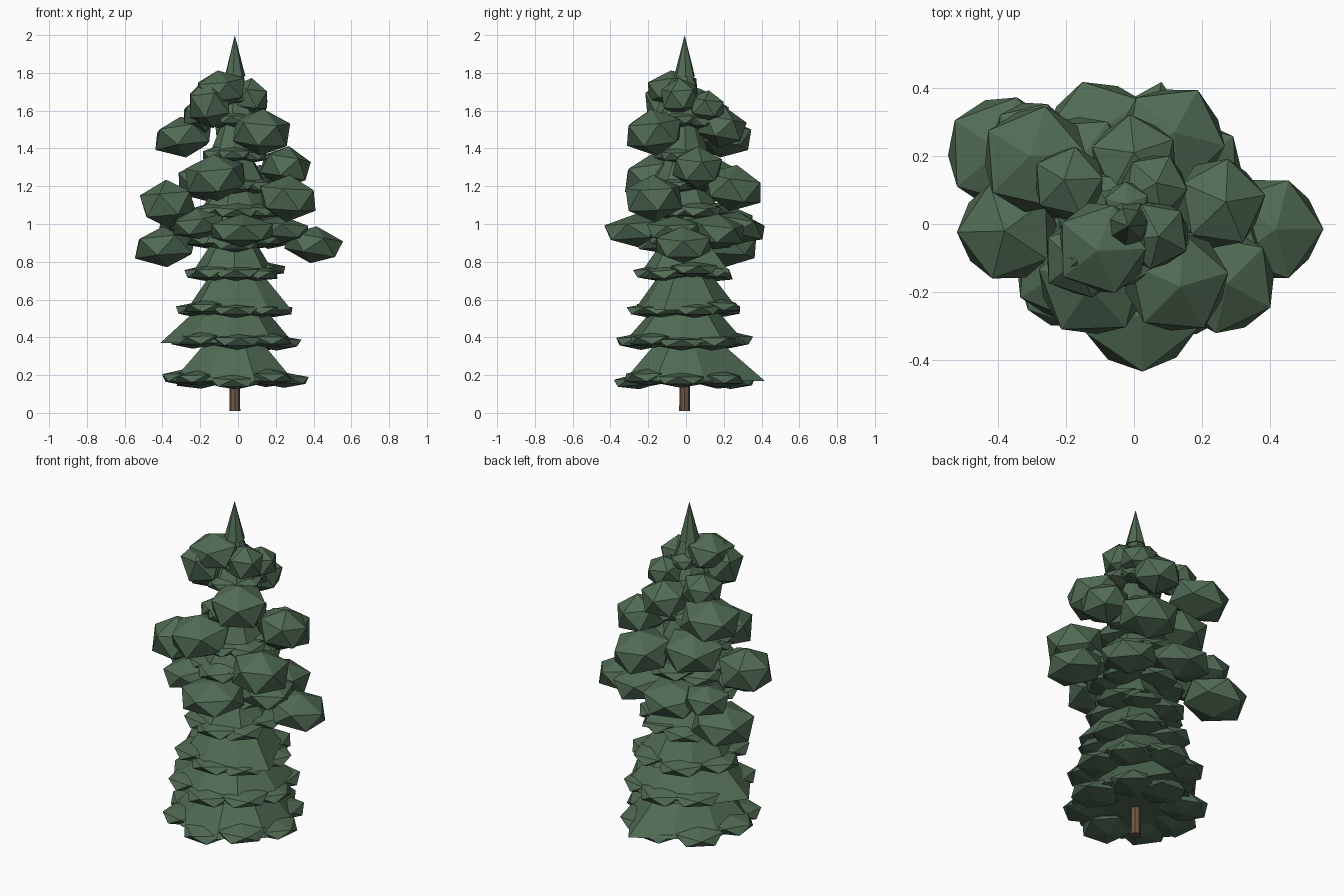
import bpy, bmesh, math, random
from mathutils import Matrix, Vector

if "Cube" in bpy.data.objects:
    bpy.data.objects.remove(bpy.data.objects["Cube"])

random.seed(7)
CX, CY = -0.017, -0.007   # tree axis


def material(name, rgb):
    m = bpy.data.materials.new(name)
    m.diffuse_color = (*rgb, 1.0)
    m.use_nodes = True
    m.node_tree.nodes["Principled BSDF"].inputs["Base Color"].default_value = m.diffuse_color
    return m


GREEN = material("needle green", (0.081, 0.147, 0.089))
BROWN = material("bark brown", (0.165, 0.095, 0.055))


def finish(bm, name, mat):
    me = bpy.data.meshes.new(name)
    bm.to_mesh(me)
    bm.free()
    me.materials.append(mat)
    ob = bpy.data.objects.new(name, me)
    bpy.context.collection.objects.link(ob)
    return ob


def add_cone(bm, z0, z1, r0, r1, sides, turn=0.0):
    mat = Matrix.Translation((CX, CY, (z0 + z1) / 2)) @ Matrix.Rotation(turn, 4, 'Z')
    return bmesh.ops.create_cone(bm, cap_ends=True, segments=sides, radius1=r0,
                                 radius2=r1, depth=z1 - z0, matrix=mat)["verts"]


def add_clump(bm, pos, radius, height, turn, tilt):
    """Squashed icosahedron, tilted outward from the trunk."""
    scale = Matrix.Diagonal((radius / 0.89, radius / 0.89, height * 1.04, 1))
    spin = Matrix.Rotation(random.uniform(-0.1, 0.1), 4, 'Z')
    mat = (Matrix.Translation(pos) @ Matrix.Rotation(turn, 4, 'Z')
           @ Matrix.Rotation(tilt, 4, 'Y') @ scale @ spin)
    bmesh.ops.create_icosphere(bm, subdivisions=1, radius=1, matrix=mat)


# trunk
bm = bmesh.new()
add_cone(bm, 0.01, 1.80, 0.029, 0.012, 8)
finish(bm, "trunk", BROWN)

# tiers: base height, top height, skirt radius, clump reach, clump count, long corner (angle, radius)
TIERS = [
    (0.17, 0.51, 0.350, 0.385, 8, (77, 0.435)),
    (0.37, 0.70, 0.325, 0.355, 8, (178, 0.395)),
    (0.545, 0.87, 0.275, 0.315, 7, (-20, 0.32)),
    (0.74, 1.03, 0.220, 0.270, 7, (60, 0.28)),
    (0.90, 1.18, 0.230, 0.270, 6, None),
    (1.06, 1.32, 0.200, 0.255, 6, None),
    (1.20, 1.46, 0.180, 0.240, 6, None),
    (1.36, 1.62, 0.130, 0.180, 5, None),
    (1.54, 1.76, 0.150, 0.180, 5, None),
    (1.66, 1.82, 0.095, 0.130, 4, None),
]
for i, (z0, z1, r, reach, n, corner) in enumerate(TIERS, 1):
    # cone skirt with an uneven rim
    bm = bmesh.new()
    verts = add_cone(bm, z0, z1, r, 0.035, 8, random.uniform(0, 1))
    rim = [v for v in verts if v.co.z < z0 + 0.01]
    axis = Vector((CX, CY, 0))
    for v in rim:
        d = (v.co - axis) * random.uniform(0.92, 1.06)
        v.co.x, v.co.y = CX + d.x, CY + d.y
    if corner:
        a = math.radians(corner[0])
        tip = Vector((CX + corner[1] * math.cos(a), CY + corner[1] * math.sin(a), z0))
        near = min(rim, key=lambda v: (v.co - tip).length)
        near.co = tip
    finish(bm, f"skirt_tier_{i}", GREEN)

    # flat clumps around the rim
    bm = bmesh.new()
    w = min(0.13, reach * 0.5)
    for k in range(n):
        a = -math.pi / 2 + k * math.tau / n + random.uniform(-0.08, 0.08)
        d = (reach - w) * random.uniform(0.95, 1.04)
        pos = (CX + d * math.cos(a), CY + d * math.sin(a), z0 + random.uniform(-0.004, 0.022))
        add_clump(bm, pos, w, random.uniform(0.038, 0.046), a, random.uniform(0.0, 0.12))
    finish(bm, f"rim_clumps_{i}", GREEN)

# large branch clumps: x, y, z, radius, half height
CLUMPS = [
    (0.40, -0.015, 0.890, 0.150, 0.095),
    (-0.385, 0.21, 0.880, 0.165, 0.105),
    (-0.37, -0.02, 1.105, 0.145, 0.125),
    (0.265, -0.17, 1.135, 0.150, 0.120),
    (-0.12, -0.17, 1.245, 0.160, 0.120),
    (-0.29, 0.19, 1.460, 0.155, 0.105),
    (0.125, -0.17, 1.485, 0.150, 0.120),
    (-0.15, -0.10, 1.640, 0.115, 0.130),
    (-0.095, -0.07, 1.710, 0.135, 0.100),
    (0.11, 0.25, 1.190, 0.155, 0.120),
    (-0.10, 0.26, 0.980, 0.160, 0.085),
    (0.02, -0.26, 0.965, 0.170, 0.085),
    (0.25, 0.06, 1.300, 0.130, 0.110),
    (0.00, 0.19, 1.510, 0.125, 0.105),
    (0.06, -0.03, 1.670, 0.100, 0.100),
    (0.06, 0.11, 1.620, 0.095, 0.085),
    (-0.19, 0.12, 1.580, 0.105, 0.095),
    (0.17, 0.16, 0.960, 0.150, 0.090),
    (0.23, -0.06, 0.970, 0.145, 0.070),
    (-0.21, -0.14, 1.000, 0.140, 0.080),
    (-0.16, 0.16, 1.230, 0.160, 0.110),
    (-0.30, 0.24, 1.010, 0.120, 0.080),
]
bm = bmesh.new()
for x, y, z, r, h in CLUMPS:
    add_clump(bm, (x, y, z), r, h, math.atan2(y, x), random.uniform(0.06, 0.22))
finish(bm, "branch_clumps", GREEN)

# pointed top
bm = bmesh.new()
add_cone(bm, 1.78, 2.0, 0.057, 0.0, 7, 0.3)
bmesh.ops.remove_doubles(bm, verts=bm.verts, dist=0.0001)
finish(bm, "tree_tip", GREEN)
